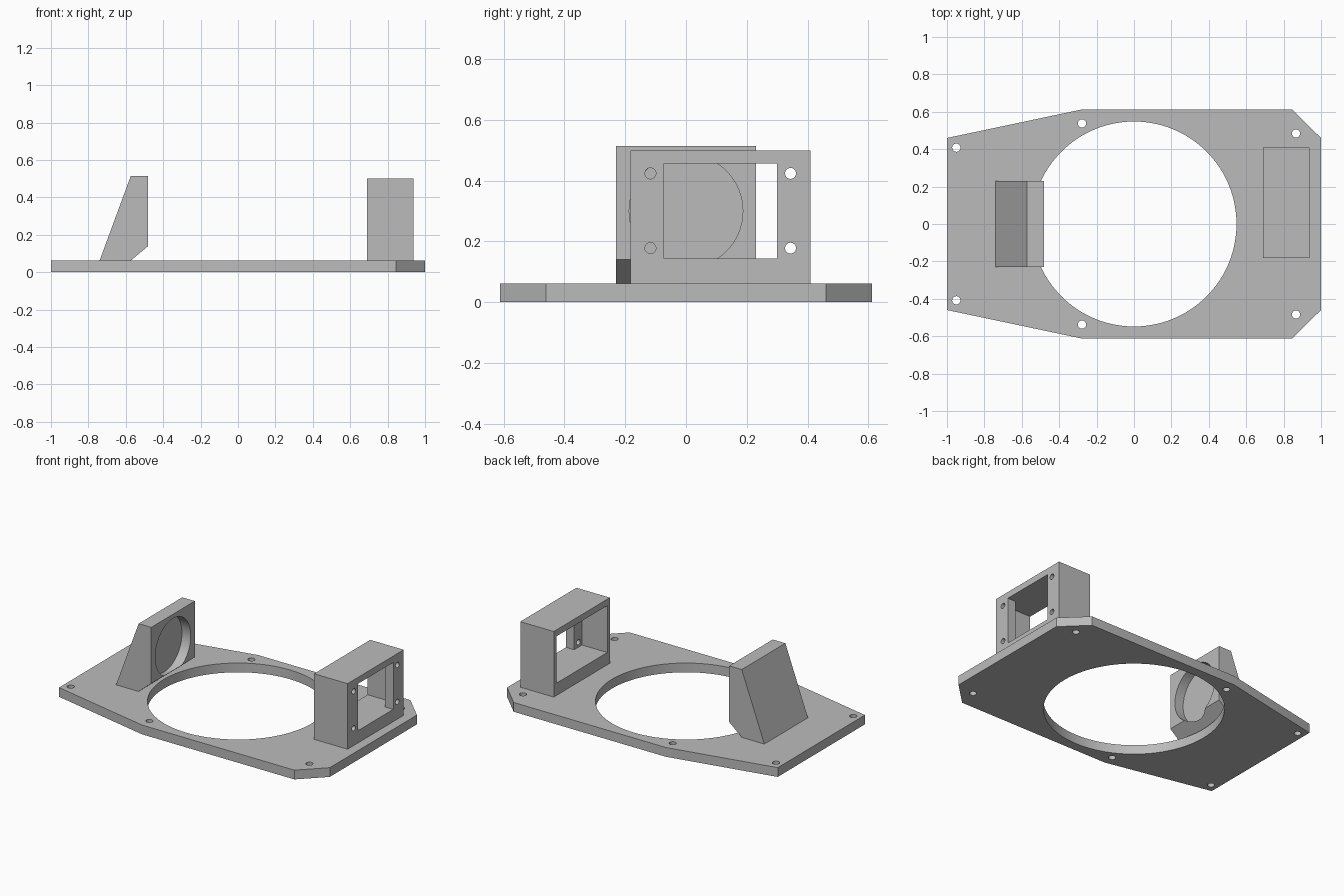
import bpy
import bmesh
from math import radians
from mathutils import Matrix, Vector

cube = bpy.data.objects.get("Cube")
if cube:
    bpy.data.objects.remove(cube, do_unlink=True)

grey = bpy.data.materials.new("plain grey")
grey.use_nodes = True
grey.diffuse_color = (0.5, 0.5, 0.5, 1)
grey.node_tree.nodes["Principled BSDF"].inputs["Base Color"].default_value = (0.5, 0.5, 0.5, 1)


def finish(name, bm):
    bmesh.ops.recalc_face_normals(bm, faces=bm.faces)
    mesh = bpy.data.meshes.new(name)
    bm.to_mesh(mesh)
    bm.free()
    mesh.materials.append(grey)
    obj = bpy.data.objects.new(name, mesh)
    bpy.context.collection.objects.link(obj)
    return obj


def prism(name, points, offset):
    """Extrude a flat polygon along an offset."""
    bm = bmesh.new()
    face = bm.faces.new([bm.verts.new(p) for p in points])
    new = bmesh.ops.extrude_face_region(bm, geom=[face])["geom"]
    bmesh.ops.translate(bm, vec=offset, verts=[v for v in new if isinstance(v, bmesh.types.BMVert)])
    return finish(name, bm)


def box(name, low, high):
    low, high = Vector(low), Vector(high)
    bm = bmesh.new()
    bmesh.ops.create_cube(bm, size=1, matrix=Matrix.Translation((low + high) / 2)
                          @ Matrix.Diagonal((*(high - low), 1)))
    return finish(name, bm)


def rod(centre, radius, length, axis="Z", sides=32):
    turn = Matrix.Rotation(radians(90), 4, "Y") if axis == "X" else Matrix()
    bm = bmesh.new()
    bmesh.ops.create_cone(bm, cap_ends=True, segments=sides, radius1=radius, radius2=radius,
                          depth=length, matrix=Matrix.Translation(centre) @ turn)
    return finish("cutter", bm)


def carve(obj, cutters):
    """Subtract each cutter, then shade curved walls smooth."""
    bpy.context.view_layer.objects.active = obj
    for cutter in cutters:
        cutter.hide_render = True
        mod = obj.modifiers.new("cut", "BOOLEAN")
        mod.operation, mod.solver, mod.object = "DIFFERENCE", "EXACT", cutter
        bpy.ops.object.modifier_apply(modifier=mod.name)
        bpy.data.objects.remove(cutter, do_unlink=True)
    bpy.ops.object.select_all(action="DESELECT")
    obj.select_set(True)
    bpy.ops.object.shade_smooth_by_angle(angle=radians(30))


TOP = 0.062

# Base plate with large round opening and six screw holes
half = [(-1, 0.46), (-0.28, 0.612), (0.845, 0.612), (1, 0.46)]
outline = half + [(x, -y) for x, y in reversed(half)]
plate = prism("base_plate", [(x, y, 0) for x, y in outline], (0, 0, TOP))
holes = [rod((x, side * y, 0), 0.022, 0.5)
         for x, y in [(-0.95, 0.408), (-0.278, 0.538), (0.866, 0.484)] for side in (-1, 1)]
carve(plate, [rod((0, 0, 0), 0.548, 0.5, sides=96)] + holes)

# Sloped holder with a round recess in its inner face
profile = [(-0.74, TOP), (-0.573, 0.515), (-0.48, 0.515), (-0.48, 0.14), (-0.573, TOP)]
holder = prism("sloped_holder", [(x, -0.23, z) for x, z in profile], (0, 0.46, 0))
carve(holder, [rod((-0.445, 0, 0.3), 0.187, 0.2, "X", 64)])

# Open housing: wide cavity behind a thin wall with a window and screw holes
housing = box("window_housing", (0.69, -0.182, TOP), (0.937, 0.41, 0.5))
cavity = box("cutter", (0.6, -0.155, 0.144), (0.877, 0.383, 0.457))
window = box("cutter", (0.8, -0.072, 0.144), (1.1, 0.3, 0.457))
screws = [rod((0.937, y, z), 0.018, 0.2, "X") for y in (-0.117, 0.344) for z in (0.178, 0.424)]
carve(housing, [cavity, window] + screws)
